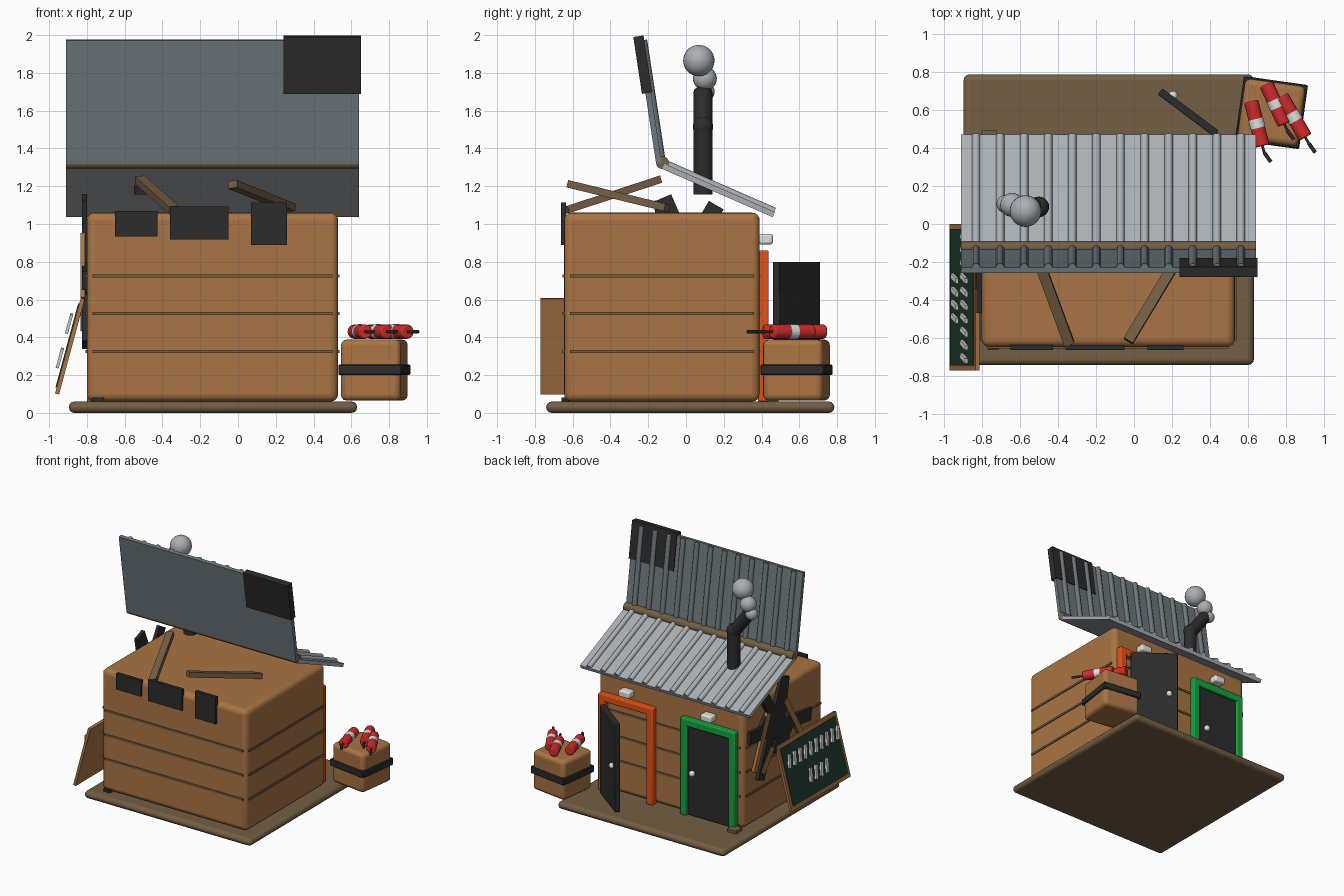
import bpy, math
from mathutils import Vector, Matrix

if "Cube" in bpy.data.objects:
    bpy.data.objects.remove(bpy.data.objects["Cube"])


def material(name, r, g, b):
    m = bpy.data.materials.new(name)
    m.diffuse_color = (r, g, b, 1)
    m.use_nodes = True
    m.node_tree.nodes["Principled BSDF"].inputs["Base Color"].default_value = m.diffuse_color
    return m


WOOD = material("warm wood", .40, .175, .058)
BROWN = material("dark wood", .175, .112, .058)
STEEL = material("light steel", .40, .43, .46)
SLATE = material("slate metal", .155, .19, .207)
BLACK = material("charcoal", .025, .025, .025)
RED = material("red", .65, .025, .025)
WHITE = material("white", .75, .75, .72)
ORANGE = material("orange paint", .78, .085, .008)
GREEN = material("green paint", .008, .36, .05)
BOARD = material("board green", .016, .045, .03)


def finish(name, mat, bevel=0, segments=2):
    ob = bpy.context.object
    ob.name = name
    ob.data.materials.append(mat)
    if bevel:
        mod = ob.modifiers.new("round", 'BEVEL')
        mod.width, mod.segments = bevel, segments
        bpy.ops.object.shade_smooth_by_angle(angle=math.radians(40))
    return ob


def box(name, lo, hi, mat, bevel=0, segments=2, turn=0):
    """Box between two corners, turned about its own vertical axis."""
    lo, hi = Vector(lo), Vector(hi)
    bpy.ops.mesh.primitive_cube_add(size=1)
    ob = bpy.context.object
    ob.data.transform(Matrix.Diagonal((*(hi - lo), 1)))
    ob.location = (lo + hi) / 2
    ob.rotation_euler.z = turn
    return finish(name, mat, bevel, segments)


def beam(name, p, q, width, thick, mat, side=(1, 0, 0), bevel=0):
    """Board from p to q, its width lying along the side direction."""
    p, q = Vector(p), Vector(q)
    d = (q - p).normalized()
    n = d.cross(Vector(side)).normalized()
    s = n.cross(d)
    bpy.ops.mesh.primitive_cube_add(size=1)
    ob = bpy.context.object
    ob.data.transform(Matrix.Diagonal((width, thick, (q - p).length, 1)))
    ob.matrix_world = Matrix.Translation((p + q) / 2) @ Matrix((s, n, d)).transposed().to_4x4()
    return finish(name, mat, bevel)


def rod(name, p, q, r, mat, sides=16, bevel=0):
    p, q = Vector(p), Vector(q)
    bpy.ops.mesh.primitive_cylinder_add(
        vertices=sides, radius=r, depth=(q - p).length, location=(p + q) / 2,
        rotation=(q - p).to_track_quat('Z', 'Y').to_euler())
    bpy.ops.object.shade_smooth_by_angle(angle=math.radians(46))
    return finish(name, mat, bevel)


def ball(name, c, r, mat):
    bpy.ops.mesh.primitive_uv_sphere_add(segments=24, ring_count=14, radius=r, location=c)
    bpy.ops.object.shade_smooth()
    return finish(name, mat)


# Ground slab and hut body
box("ground_slab", (-.895, -.74, 0), (.63, .785, .06), BROWN, .028, 3)
box("hut_body", (-.80, -.645, .06), (.53, .39, 1.06), WOOD, .04, 4)
box("corner_stone", (-.77, -.66, .06), (-.71, -.60, .082), BLACK)
box("door_step", (-.80, .41, .058), (-.72, .49, .085), BROWN)

# Plank seams around the walls
for z in (.325, .525, .725):
    for y in (-.645, .39):
        box("wall_seam", (-.77, y - .008, z - .008), (.50, y + .008, z + .008), BROWN)
    for x in (-.80, .53):
        box("side_seam", (x - .008, -.615, z - .008), (x + .008, .36, z + .008), BROWN)


# Corrugated roof sheets, one lying and one flipped up
def roof_sheet(name, a, b, mat):
    y0, z0 = a
    y1, z1 = b
    beam(name, (-.135, y0, z0), (-.135, y1, z1), 1.55, .03, mat)
    d = Vector((0, y1 - y0, z1 - z0)).normalized()
    off = Vector((0, -d.z, d.y)) * .015
    if off.y < 0:
        off = -off
    for i in range(12):
        x = -.83 + i * .1265
        rod(name + "_rib", Vector((x, y0, z0)) + off, Vector((x, y1, z1)) + off - d * .004, .022, mat, 8)


roof_sheet("rear_roof", (-.12, 1.305), (.465, 1.05), STEEL)
roof_sheet("raised_roof", (-.143, 1.32), (-.243, 1.975), SLATE)
rod("ridge_log", (-.91, -.125, 1.325), (.64, -.125, 1.325), .034, BROWN)
beam("roof_patch", (.445, -.206, 1.693), (.445, -.252, 1.994), .41, .055, BLACK)

# Bent chimney with smoke puffs
rod("chimney_pipe", (-.50, .09, 1.155), (-.50, .09, 1.52), .05, BLACK)
rod("chimney_elbow", (-.50, .09, 1.50), (-.65, .09, 1.70), .05, BLACK)
ball("chimney_joint", (-.50, .09, 1.515), .054, BLACK)
ball("smoke_small", (-.675, .105, 1.70), .047, STEEL)
ball("smoke_middle", (-.64, .10, 1.77), .063, STEEL)
ball("smoke_large", (-.57, .068, 1.865), .083, STEEL)

# Loose planks on top and tar patches along the front edge
beam("loose_plank", (-.52, -.14, 1.235), (-.34, -.63, 1.075), .055, .04, BROWN)
beam("loose_plank", (-.03, -.615, 1.21), (.28, -.10, 1.085), .055, .04, BROWN)
for x0, x1, z0, z1 in ((-.65, -.425, .935, 1.068), (-.36, -.05, .918, 1.093), (.07, .26, .89, 1.113)):
    box("front_patch", (x0, -.663, z0), (x1, -.635, z1), BLACK)

# Burst of boards over the side wall
for y0, z0, y1, z1, w in ((-.12, 1.14, .20, .40, .09), (.16, 1.10, -.27, .36, .09),
                          (.34, .80, -.46, .70, .10), (-.13, 1.13, -.02, .55, .09),
                          (.14, .90, -.16, .62, .16)):
    beam("wall_patch", (-.813, y0, z0), (-.813, y1, z1), w, .028, BLACK, (0, 1, 0))
for y0, z0, y1, z1 in ((.28, .50, .10, .92), (-.32, .60, -.12, .94), (.05, .62, .18, .45)):
    beam("nailed_board", (-.822, y0, z0), (-.822, y1, z1), .05, .024, WOOD, (0, 1, 0))


# Door frames with a lamp above each
def door_frame(name, cx, mat):
    for s in (-1, 1):
        x = cx + s * .22
        box(name + "_post", (x - .03, .38, .06), (x + .03, .438, .86), mat, .008)
    box(name + "_lintel", (cx - .25, .38, .80), (cx + .25, .438, .86), mat, .008)
    box(name + "_lamp", (cx - .05, .385, .892), (cx + .05, .46, .948), WHITE, .012)


door_frame("orange_frame", .25, ORANGE)
door_frame("green_frame", -.50, GREEN)
box("closed_door", (-.69, .38, .065), (-.31, .422, .80), BLACK, .006)
ball("closed_door_knob", (-.37, .45, .43), .024, WHITE)
beam("open_door", (.285, .585, .07), (.285, .585, .80), .37, .04, BLACK, (.28, -.21, 0), .006)
ball("open_door_knob", (.205, .675, .43), .024, WHITE)

# Leaning notice board: plain chalk dashes stand off its face
LOW, HIGH = Vector((-.958, 0, .10)), Vector((-.822, 0, .605))
OUT = Vector((-(HIGH - LOW).z, 0, (HIGH - LOW).x)).normalized()


def on_board(y, t, off):
    return LOW.lerp(HIGH, t) + OUT * off + Vector((0, y, 0))


beam("sign_back", on_board(-.385, 0, 0), on_board(-.385, 1, 0), .77, .022, WOOD, (0, 1, 0))
beam("sign_face", on_board(-.385, .06, .012), on_board(-.385, .94, .012), .715, .01, BOARD, (0, 1, 0))
for t, start, count in ((.72, -.06, 10), (.36, -.27, 4)):
    for i in range(count):
        y = start - i * .07
        beam("chalk_dash", on_board(y, t - .10, .035), on_board(y - .03, t + .10, .035),
             .026, .016, WHITE, (0, 1, 0))

# Strapped crate
TURN = math.radians(-8)
box("crate", (.562, .425, .065), (.882, .745, .388), WOOD, .03, 3, TURN)
box("crate_strap", (.552, .415, .20), (.892, .755, .256), BLACK, .006, 1, TURN)

# Red sticks with white bands and fuses
for x0, y0, x1, y1 in ((.615, .645, .675, .41), (.695, .735, .79, .525), (.775, .67, .90, .455)):
    a, b = Vector((x0, y0, .43)), Vector((x1, y1, .43))
    d = (b - a).normalized()
    bend = Vector((.035, -.05, 0))
    rod("red_stick", a, b, .038, RED, 16, .008)
    rod("stick_band", a.lerp(b, .40), a.lerp(b, .60), .040, WHITE)
    rod("fuse", b, b + d * .04, .007, BLACK, 8)
    rod("fuse_tip", b + d * .035, b + d * .035 + bend, .010, BLACK, 8)
